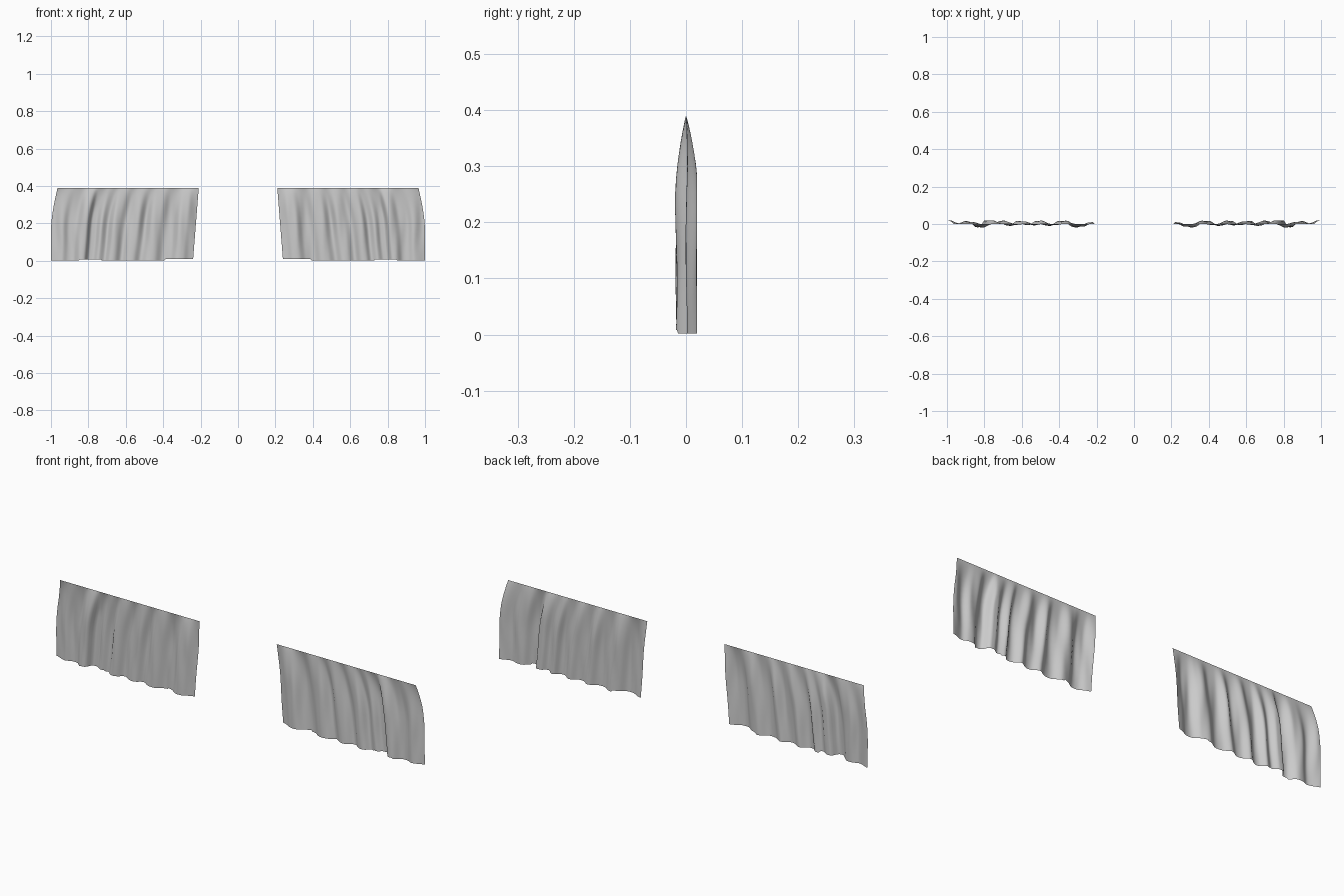
import bpy, math

if "Cube" in bpy.data.objects:
    bpy.data.objects.remove(bpy.data.objects["Cube"])

# fold line seen from above at the hem: (x, y)
FOLDS = [(0.24, 0.008), (0.265, 0.0), (0.29, -0.014), (0.325, -0.014), (0.355, 0.006),
         (0.395, 0.016), (0.435, -0.006), (0.475, -0.004), (0.51, 0.015), (0.545, -0.004),
         (0.575, -0.002), (0.61, 0.016), (0.645, -0.005), (0.675, -0.005), (0.70, 0.015),
         (0.735, 0.002), (0.765, 0.019), (0.79, 0.017), (0.81, -0.013), (0.84, -0.014),
         (0.87, 0.010), (0.905, 0.012), (0.94, 0.002), (1.0, 0.020)]
TOP, NX, NZ = 0.39, 120, 16


def catmull(a, b, c, d, t):
    return 0.5 * (2 * b + (c - a) * t + (2 * a - 5 * b + 4 * c - d) * t * t
                  + (3 * b - a - 3 * c + d) * t ** 3)


def fold(x):
    """Depth of the cloth at hem position x."""
    n = len(FOLDS)
    i = max(k for k in range(n - 1) if FOLDS[k][0] <= max(x, 0.24))
    t = (x - FOLDS[i][0]) / (FOLDS[i + 1][0] - FOLDS[i][0])
    p = [FOLDS[min(max(i + k, 0), n - 1)][1] for k in (-1, 0, 1, 2)]
    return catmull(*p, min(max(t, 0), 1))


def cloth_point(u, d):
    """u runs from inner to outer edge, d from top (0) to hem (1)."""
    inner = 0.21 + 0.03 * d
    outer = 0.965 + 0.035 * min(1, math.sin(min(d * 1.6, 1) * math.pi / 2))
    hem_x = 0.24 + 0.76 * u
    lean = 0.03 * math.sin(math.pi * u) * (d - 0.5)
    x = inner + (outer - inner) * u + lean
    depth = (1 - (1 - min(d / 0.45, 1)) ** 2) ** 0.9
    ripple = 0.003 * math.sin(u * 70 + d * 5) * math.sin(math.pi * d)
    y = max(-0.02, min(0.02, (fold(hem_x) * 1.05 + ripple) * depth))
    # the hem lifts a little on the forward folds
    lift = 0.009 if u < 0.19 or 0.63 < u < 0.79 else 0.002
    lift *= 1 if u < 0.19 else 0.9
    z = TOP + (lift - TOP) * d
    return x, y, z


def curtain(name, side):
    ds = [(j / NZ) ** 1.5 for j in range(NZ + 1)]
    verts = []
    for d in ds:
        for i in range(NX + 1):
            x, y, z = cloth_point(i / NX, d)
            verts.append((side * x, y, z))
    faces = []
    w = NX + 1
    for j in range(NZ):
        for i in range(NX):
            a = j * w + i
            f = (a, a + w, a + w + 1, a + 1)
            faces.append(f if side > 0 else f[::-1])
    me = bpy.data.meshes.new(name)
    me.from_pydata(verts, [], faces)
    for p in me.polygons:
        p.use_smooth = True
    ob = bpy.data.objects.new(name, me)
    bpy.context.collection.objects.link(ob)
    return ob


# mirrored pair of gathered curtains
curtain("right_curtain", 1)
curtain("left_curtain", -1)
